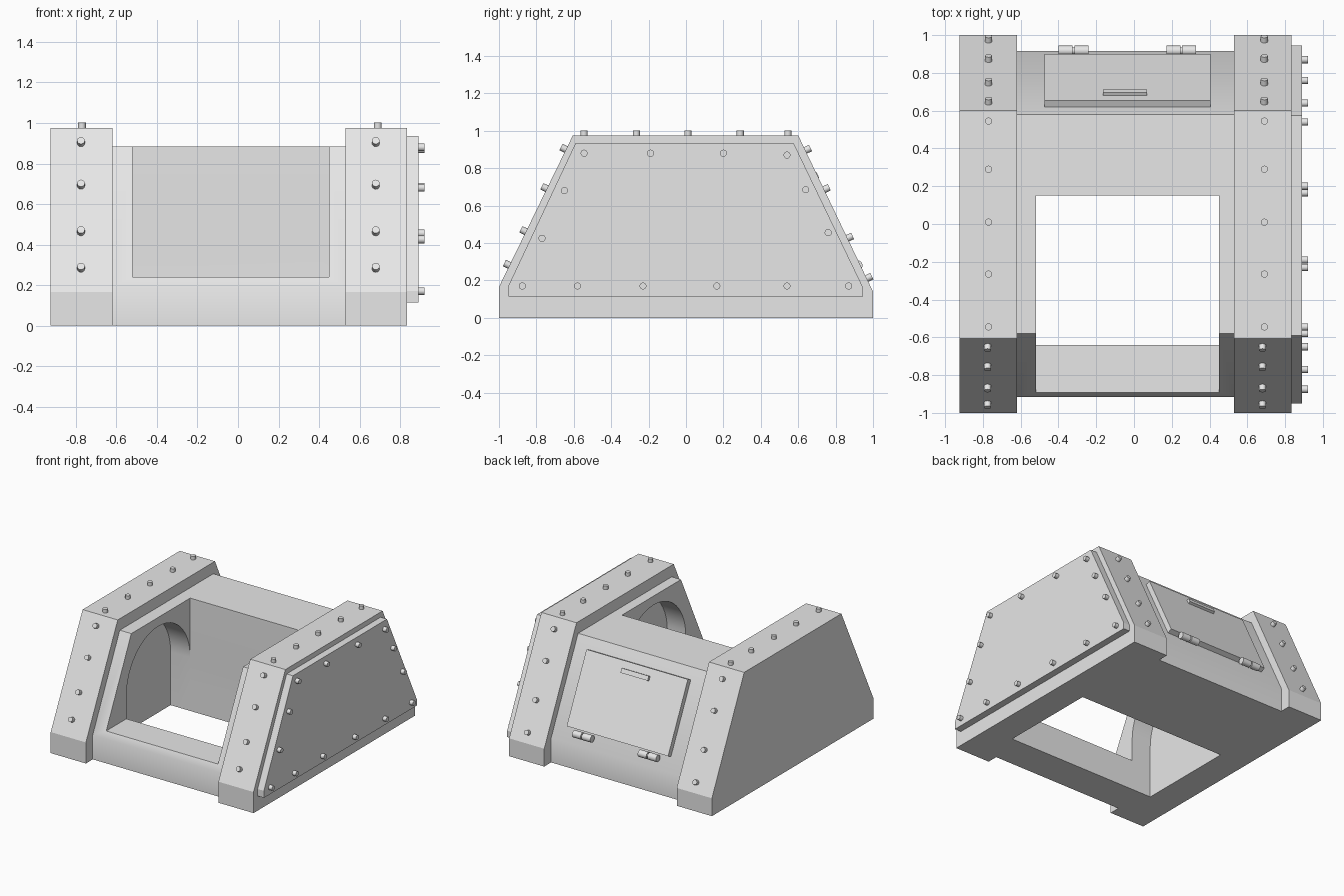
import bpy, bmesh, math
from mathutils import Vector

if "Cube" in bpy.data.objects:
    bpy.data.objects.remove(bpy.data.objects["Cube"])

grey = bpy.data.materials.new("plain grey")
grey.diffuse_color = (0.8, 0.8, 0.8, 1)
grey.use_nodes = True
grey.node_tree.nodes["Principled BSDF"].inputs["Base Color"].default_value = grey.diffuse_color


def finish(name, bm):
    bmesh.ops.recalc_face_normals(bm, faces=bm.faces)
    me = bpy.data.meshes.new(name)
    bm.to_mesh(me)
    bm.free()
    ob = bpy.data.objects.new(name, me)
    bpy.context.collection.objects.link(ob)
    me.materials.append(grey)
    return ob


def prism(name, x0, x1, profile):
    """Extrude a (y, z) outline along x."""
    bm = bmesh.new()
    face = bm.faces.new([bm.verts.new((x0, y, z)) for y, z in profile])
    new = bmesh.ops.extrude_face_region(bm, geom=[face])["geom"]
    verts = [v for v in new if isinstance(v, bmesh.types.BMVert)]
    bmesh.ops.translate(bm, verts=verts, vec=(x1 - x0, 0, 0))
    return finish(name, bm)


def select(ob):
    bpy.ops.object.select_all(action='DESELECT')
    ob.select_set(True)
    bpy.context.view_layer.objects.active = ob


def smooth(ob, angle=30):
    select(ob)
    bpy.ops.object.shade_smooth_by_angle(angle=math.radians(angle))


def cut(ob, cutter):
    select(ob)
    mod = ob.modifiers.new("cut", 'BOOLEAN')
    mod.operation = 'DIFFERENCE'
    mod.solver = 'EXACT'
    mod.object = cutter
    bpy.ops.object.modifier_apply(modifier=mod.name)


def cylinders(name, items, segments=12):
    """One object from (centre, axis, radius, length) cylinders."""
    bm = bmesh.new()
    for centre, axis, radius, length in items:
        made = bmesh.ops.create_cone(bm, cap_ends=True, segments=segments,
                                     radius1=radius, radius2=radius, depth=length)
        mat = Vector(axis).to_track_quat('Z', 'Y').to_matrix().to_4x4()
        mat.translation = centre
        bmesh.ops.transform(bm, matrix=mat, verts=made["verts"])
    ob = finish(name, bm)
    smooth(ob, 40)
    return ob


# Thick side walls and the lower middle body
wall = [(-1, 0), (1, 0), (1, 0.14), (0.6, 0.975), (-0.605, 0.975), (-1, 0.165)]
left_wall = prism("left_wall", -0.925, -0.62, wall)
right_wall = prism("right_wall", 0.53, 0.835, wall)
body = prism("middle_body", -0.62, 0.53,
             [(-0.915, 0), (0.915, 0), (0.915, 0.19), (0.58, 0.885),
              (-0.58, 0.885), (-0.915, 0.19)])

# Cockpit opening, and the arched side recesses that run through the floor
opening = prism("opening_cutter", -0.52, 0.45,
                [(-1.5, 0.24), (0.15, 0.24), (0.15, 1.5), (-1.5, 1.5)])
mid, rad, spring = -0.245, 0.395, 0.42
arch_outline = [(mid - rad, -0.5), (mid + rad, -0.5)]
arch_outline += [(mid + rad * math.cos(math.pi * i / 24),
                  spring + rad * math.sin(math.pi * i / 24)) for i in range(25)]
arch = prism("arch_cutter", -0.69, 0.61, arch_outline)
cut(body, opening)
for part in (body, left_wall, right_wall):
    cut(part, arch)
    smooth(part, 30 if part is body else 20)
for cutter in (opening, arch):
    bpy.data.objects.remove(cutter)

# Armour plate on the right wall
prism("side_plate", 0.835, 0.89,
      [(-0.95, 0.115), (0.945, 0.115), (0.945, 0.165), (0.575, 0.935),
       (-0.59, 0.935), (-0.95, 0.17)])

# Plate bolts
plate_bolts = [(-0.545, 0.88), (-0.19, 0.88), (0.2, 0.88), (0.54, 0.87),
               (-0.65, 0.68), (0.64, 0.685), (-0.77, 0.425), (0.76, 0.455),
               (-0.875, 0.17), (-0.58, 0.17), (-0.23, 0.17), (0.165, 0.17),
               (0.54, 0.17), (0.87, 0.17)]
cylinders("plate_bolts", [((0.9, y, z), (1, 0, 0), 0.019, 0.04)
                          for y, z in plate_bolts])

# Bolts on the wall rims: front slope, top, back slope
foot_f, head_f = Vector((0, -1, 0.165)), Vector((0, -0.605, 0.975))
foot_b, head_b = Vector((0, 1, 0.14)), Vector((0, 0.6, 0.975))


def on_slope(foot, head, z):
    return foot.lerp(head, (z - foot.z) / (head.z - foot.z))


front_n = Vector((0, -0.9, 0.44)).normalized()
back_n = Vector((0, 0.9, 0.43)).normalized()
for side, x_front, x_top in (("left", -0.775, -0.77), ("right", 0.68, 0.69)):
    bolts = [(on_slope(foot_f, head_f, z) + Vector((x_front, 0, 0)) + front_n * 0.01,
              front_n, 0.019, 0.04) for z in (0.28, 0.46, 0.69, 0.9)]
    bolts += [(on_slope(foot_b, head_b, z) + Vector((x_top, 0, 0)) + back_n * 0.01,
               back_n, 0.019, 0.04) for z in (0.21, 0.425, 0.685, 0.895)]
    bolts += [((x_top, y, 0.98), (0, 0, 1), 0.019, 0.045)
              for y in (-0.545, -0.265, 0.01, 0.29, 0.545)]
    cylinders(side + "_wall_bolts", bolts)

# Rear hatch and handle, laid out along the back slope
down = Vector((0, 0.335, -0.695)).normalized()
out = Vector((0, 0.695, 0.335)).normalized()


def slope_box(name, x0, x1, s0, s1, h0, h1):
    top = Vector((0, 0.58, 0.885))
    pts = [top + down * s + out * h
           for s, h in ((s0, h0), (s1, h0), (s1, h1), (s0, h1))]
    prism(name, x0, x1, [(p.y, p.z) for p in pts])


slope_box("rear_hatch", -0.475, 0.405, 0.09, 0.655, -0.01, 0.04)
slope_box("hatch_handle", -0.165, 0.07, 0.145, 0.18, 0.03, 0.06)

# Hinges: two barrels on a thin pin
for side, x in (("left", -0.32), ("right", 0.25)):
    c = Vector((x, 0.917, 0.28))
    step = Vector((0.042, 0, 0))
    cylinders(side + "_hinge", [(c - step, (1, 0, 0), 0.027, 0.074),
                                (c + step, (1, 0, 0), 0.027, 0.074),
                                (c, (1, 0, 0), 0.018, 0.1)], 16)
